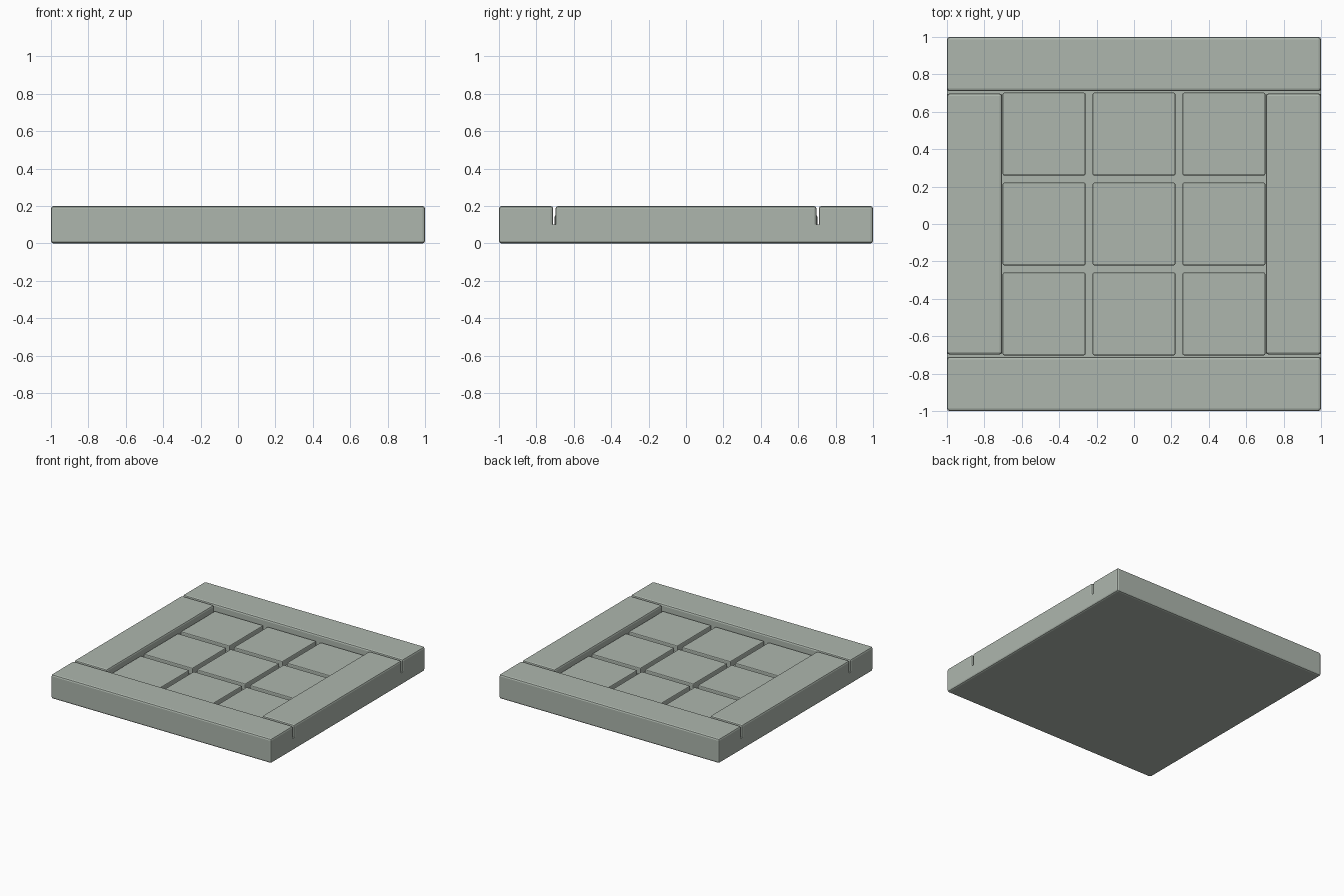
import bpy
import bmesh

default = bpy.data.objects.get("Cube")
if default:
    bpy.data.objects.remove(default, do_unlink=True)

# One stone colour for the whole slab
stone = bpy.data.materials.new("grey_green_stone")
stone.use_nodes = True
colour = (0.42, 0.47, 0.42, 1)
stone.diffuse_color = colour
stone.node_tree.nodes["Principled BSDF"].inputs["Base Color"].default_value = colour


def block(name, low, high, bevel, sharp_side):
    """Box with rounded edges, except round the face at sharp_side (a z height)."""
    bm = bmesh.new()
    bmesh.ops.create_cube(bm, size=1)
    for v in bm.verts:
        v.co = [h if c > 0 else l for c, l, h in zip(v.co, low, high)]
    edges = [e for e in bm.edges
             if any(abs(v.co.z - sharp_side) > 1e-5 for v in e.verts)]
    bmesh.ops.bevel(bm, geom=edges, offset=bevel, segments=2, profile=0.5,
                    affect='EDGES', clamp_overlap=True)
    bmesh.ops.recalc_face_normals(bm, faces=bm.faces)
    mesh = bpy.data.meshes.new(name)
    bm.to_mesh(mesh)
    bm.free()
    mesh.materials.append(stone)
    obj = bpy.data.objects.new(name, mesh)
    bpy.context.collection.objects.link(obj)
    return obj


FLOOR, TOP, TILE_TOP = 0.1, 0.2, 0.15
INNER, JOINT = 0.705, 0.698
EDGE = 0.014

# Base slab, rounded underneath
block("base_slab", (-1, -1, 0), (1, 1, FLOOR), EDGE, FLOOR)

# Frame: full-width front and back bars, shorter side bars between them
block("front_bar", (-1, -1, FLOOR), (1, -0.71, TOP), EDGE, FLOOR)
block("back_bar", (-1, 0.71, FLOOR), (1, 1, TOP), EDGE, FLOOR)
block("left_bar", (INNER, -JOINT, FLOOR), (1, JOINT, TOP), EDGE, FLOOR)
block("right_bar", (-1, -JOINT, FLOOR), (-INNER, JOINT, TOP), EDGE, FLOOR)

# Three by three grid of recessed tiles
PITCH, HALF = 0.481, 0.221
for row in range(3):
    for col in range(3):
        x, y = (col - 1) * PITCH, (row - 1) * PITCH
        block(f"tile_{row + 1}_{col + 1}", (x - HALF, y - HALF, FLOOR),
              (x + HALF, y + HALF, TILE_TOP), 0.007, FLOOR)
